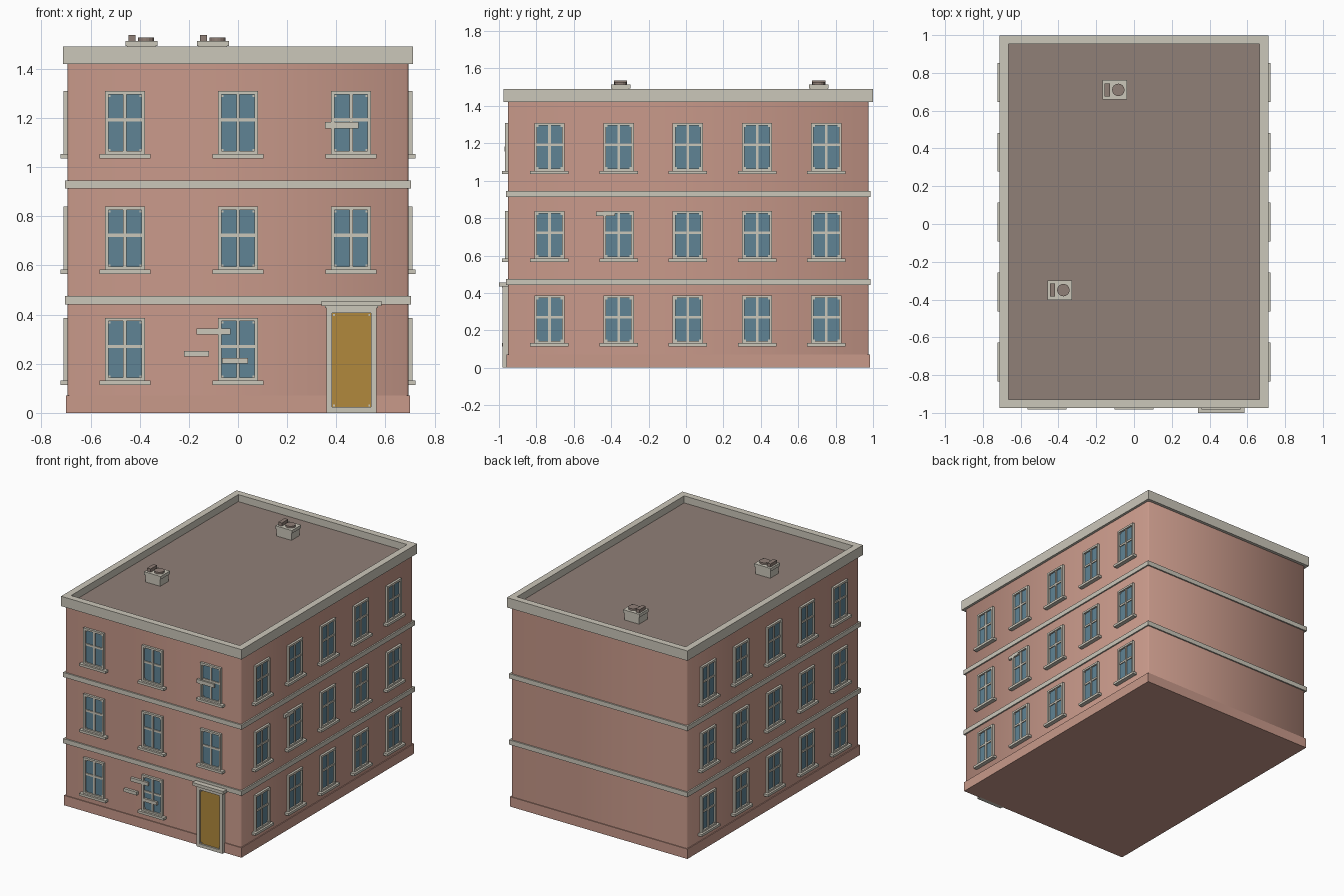
import bpy, bmesh, math
from mathutils import Vector

if "Cube" in bpy.data.objects:
    bpy.data.objects.remove(bpy.data.objects["Cube"])


def material(name, rgb):
    m = bpy.data.materials.new(name)
    m.use_nodes = True
    m.diffuse_color = (*rgb, 1)
    m.node_tree.nodes["Principled BSDF"].inputs["Base Color"].default_value = (*rgb, 1)
    return m


BRICK = material("brick pink", (0.58, 0.32, 0.255))
STONE = material("pale stone", (0.60, 0.57, 0.49))
GLASS = material("window blue", (0.115, 0.23, 0.30))
ROOF = material("roof brown", (0.28, 0.215, 0.185))
OCHRE = material("door ochre", (0.44, 0.25, 0.045))
MATS = [BRICK, STONE, GLASS, ROOF, OCHRE]

CY = 0.012                # the shell sits slightly behind centre
HX, HY = 0.693, 0.965     # half size of the walls
FRONT = CY - HY


def add_box(bm, lo, hi, mat):
    """Add one axis-aligned box to a bmesh and return its faces."""
    lo, hi = Vector(lo), Vector(hi)
    verts = bmesh.ops.create_cube(bm, size=1)["verts"]
    for v in verts:
        v.co = Vector((lo[i] + (v.co[i] + 0.5) * (hi[i] - lo[i]) for i in range(3)))
    faces = {f for v in verts for f in v.link_faces}
    for f in faces:
        f.material_index = MATS.index(mat)
    return faces


def make_mesh(name, bm):
    mesh = bpy.data.meshes.new(name)
    for m in MATS:
        mesh.materials.append(m)
    bm.to_mesh(mesh)
    bm.free()
    return mesh


def place(name, mesh, loc=(0, 0, 0), turn=0):
    ob = bpy.data.objects.new(name, mesh)
    ob.location = loc
    ob.rotation_euler.z = turn
    bpy.context.collection.objects.link(ob)
    return ob


def boxes(name, parts):
    bm = bmesh.new()
    for lo, hi, mat in parts:
        add_box(bm, lo, hi, mat)
    return make_mesh(name, bm)


def slab(name, grow, z0, z1, mat):
    """A full-plan layer standing proud of the walls."""
    x, y = HX + grow, HY + grow
    return place(name, boxes(name, [((-x, CY - y, z0), (x, CY + y, z1), mat)]))


# Walls with softened vertical corners
bm = bmesh.new()
add_box(bm, (-HX, CY - HY, 0.01), (HX, CY + HY, 1.43), BRICK)
upright = [e for e in bm.edges if abs(e.verts[0].co.z - e.verts[1].co.z) > 1]
bmesh.ops.bevel(bm, geom=upright, offset=0.008, segments=1, affect="EDGES")
walls = place("walls", make_mesh("walls", bm))
bpy.context.view_layer.objects.active = walls
walls.select_set(True)
bpy.ops.object.shade_smooth_by_angle(angle=math.radians(50))
walls.select_set(False)

# Plinth and floor bands
slab("plinth", 0.006, 0, 0.07, BRICK)
slab("lower_band", 0.01, 0.442, 0.475, STONE)
slab("upper_band", 0.01, 0.913, 0.946, STONE)

# Parapet cornice with the sunken flat roof
bm = bmesh.new()
x, y = HX + 0.018, HY + 0.022
add_box(bm, (-x, CY - y, 1.42), (x, CY + y, 1.49), STONE)
top = max(bm.faces, key=lambda f: f.calc_center_median().z)
bmesh.ops.inset_individual(bm, faces=[top], thickness=0.066)
bmesh.ops.inset_individual(bm, faces=[top], thickness=0, depth=-0.05)
top.material_index = MATS.index(ROOF)
place("parapet_and_roof", make_mesh("parapet_and_roof", bm))


def surround(w, h, t, depth):
    """Four bars around an opening, outward along -y."""
    return [((-w, -depth, 0), (t - w, 0, h), STONE),
            ((w - t, -depth, 0), (w, 0, h), STONE),
            ((t - w, -depth, 0), (w - t, 0, t), STONE),
            ((t - w, -depth, h - t), (w - t, 0, h), STONE)]


def corner_pins(w, z0, z1, depth):
    r = 0.004
    return [((sx * w - r, -depth, z - r), (sx * w + r, 0, z + r), STONE)
            for sx in (-1, 1) for z in (z0, z1)]


# Window: frame, glass, cross bars and sill, shared by every opening
W, H = 0.081, 0.258
window = boxes("window", surround(W, H, 0.014, 0.016)
               + corner_pins(W - 0.018, 0.019, H - 0.019, 0.009) + [
    ((0.01 - W, -0.004, 0.01), (W - 0.01, 0, H - 0.01), GLASS),
    ((-0.007, -0.011, 0.01), (0.007, 0, H - 0.01), STONE),
    ((0.01 - W, -0.010, 0.134), (W - 0.01, 0, 0.148), STONE),
    ((-0.103, -0.03, -0.015), (0.103, 0, 0.002), STONE)])

for floor, z in enumerate((0.129, 0.581, 1.051)):
    for col, x in enumerate((-0.46, 0, 0.46)):
        if floor or col < 2:
            place(f"front_window_{floor}_{col}", window, (x, FRONT, z))
    for col in range(5):
        y = 0.01 + (col - 2) * 0.37
        for side, s in (("left", 1), ("right", -1)):
            place(f"{side}_window_{floor}_{col}", window, (s * HX, y, z), s * math.pi / 2)

# Door with surround and stepped hood
door = boxes("front_door", surround(0.102, 0.43, 0.023, 0.028)
             + corner_pins(0.072, 0.03, 0.398, 0.018) + [
    ((-0.085, -0.016, 0.014), (0.085, 0, 0.41), OCHRE),
    ((-0.108, -0.032, 0.427), (0.108, 0, 0.438), STONE),
    ((-0.122, -0.047, 0.434), (0.122, 0, 0.456), STONE)])
place("front_door", door, (0.462, FRONT, 0))

# Loose trim strips on the front and left walls
for i, (x0, x1, z0, z1) in enumerate(((-0.168, -0.03, 0.318, 0.343),
                                      (-0.22, -0.118, 0.229, 0.252),
                                      (-0.065, 0.04, 0.2, 0.223),
                                      (0.353, 0.49, 1.157, 1.183))):
    place(f"front_strip_{i}", boxes("strip", [((x0, -0.018, z0), (x1, 0, z1), STONE)]),
          (0, FRONT, 0))
place("side_strip", boxes("strip", [((0, -0.48, 0.812), (0.016, -0.38, 0.835), STONE)]),
      (HX, 0, 0))

# Roof vents: box with lip, flue slot and round cap
bm = bmesh.new()
add_box(bm, (-0.058, -0.046, 0), (0.058, 0.046, 0.06), STONE)
add_box(bm, (-0.065, -0.052, 0.052), (0.065, 0.052, 0.074), STONE)
add_box(bm, (-0.053, -0.035, 0.07), (-0.025, 0.035, 0.097), ROOF)
cap = bmesh.ops.create_cone(bm, cap_ends=True, segments=16, radius1=0.033, radius2=0.033, depth=0.02)
bmesh.ops.translate(bm, verts=cap["verts"], vec=(0.019, 0, 0.077))
for f in {f for v in cap["verts"] for f in v.link_faces}:
    f.material_index = MATS.index(ROOF)
vent = make_mesh("roof_vent", bm)
place("front_vent", vent, (-0.393, -0.35, 1.44))
place("back_vent", vent, (-0.102, 0.71, 1.44))
